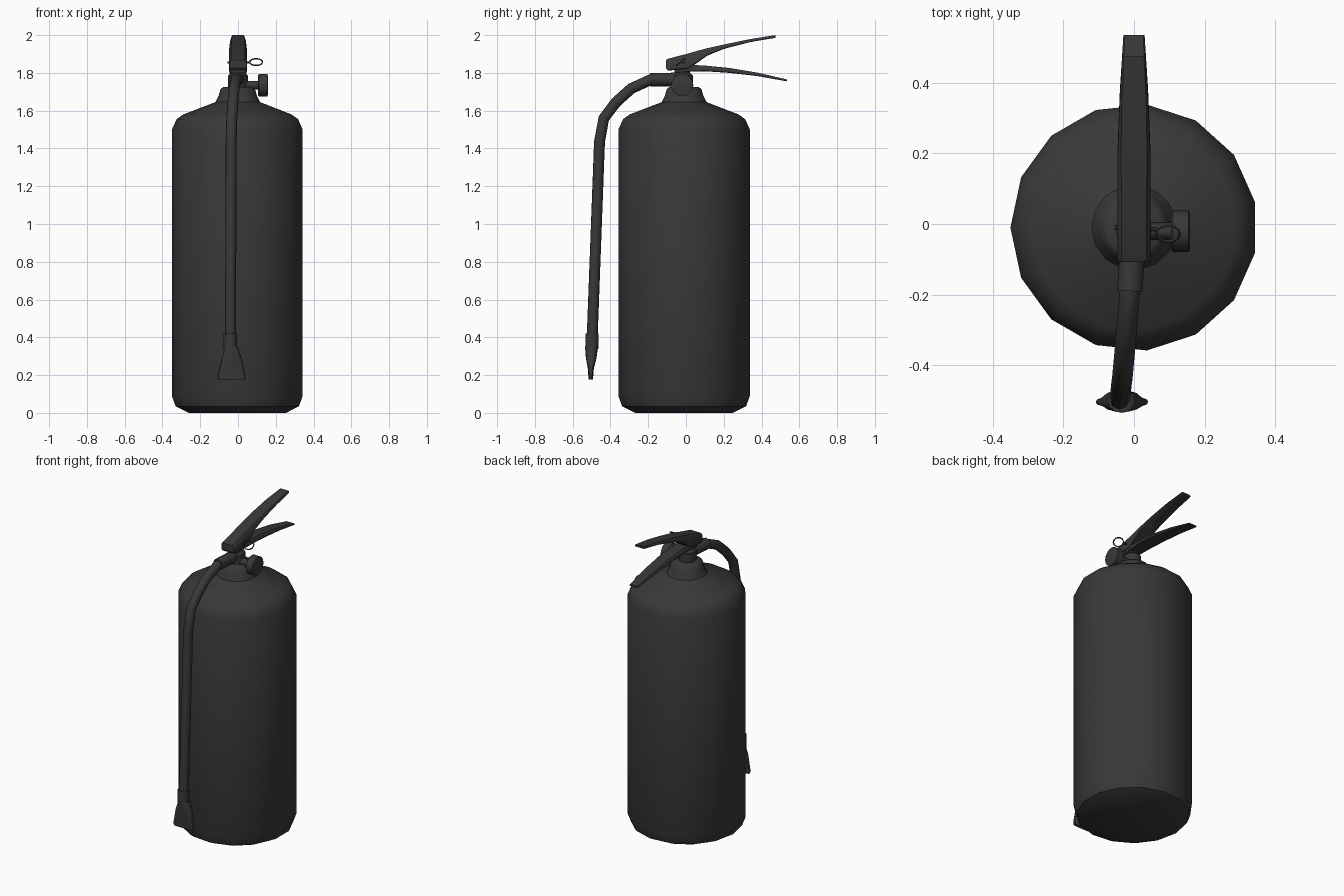
import bpy, bmesh
from math import sin, cos, pi, radians
from mathutils import Vector

if "Cube" in bpy.data.objects:
    bpy.data.objects.remove(bpy.data.objects["Cube"])

dark = bpy.data.materials.new("dark_grey")
dark.diffuse_color = (0.04, 0.04, 0.04, 1)
dark.use_nodes = True
dark.node_tree.nodes["Principled BSDF"].inputs["Base Color"].default_value = dark.diffuse_color


def finish(ob, angle=40):
    ob.data.materials.append(dark)
    bpy.ops.object.select_all(action='DESELECT')
    ob.select_set(True)
    bpy.context.view_layer.objects.active = ob
    bpy.ops.object.shade_smooth_by_angle(angle=radians(angle))
    return ob


def loft(name, rings, angle=40):
    """Skin a list of equal-length point rings and cap both ends."""
    bm = bmesh.new()
    vs = [[bm.verts.new(p) for p in r] for r in rings]
    n = len(vs[0])
    for a, b in zip(vs, vs[1:]):
        for i in range(n):
            bm.faces.new((a[i], a[(i + 1) % n], b[(i + 1) % n], b[i]))
    bm.faces.new(vs[0][::-1])
    bm.faces.new(vs[-1])
    bmesh.ops.recalc_face_normals(bm, faces=bm.faces)
    me = bpy.data.meshes.new(name)
    bm.to_mesh(me)
    bm.free()
    ob = bpy.data.objects.new(name, me)
    bpy.context.collection.objects.link(ob)
    return finish(ob, angle)


def lathe(name, profile, centre, sides, axis='Z', angle=40):
    """Revolve (radius, offset) pairs around a z or x axis."""
    cx, cy, cz = centre
    rings = []
    for r, h in profile:
        ring = []
        for i in range(sides):
            a = pi + 2 * pi * i / sides
            u, v = r * cos(a), r * sin(a)
            ring.append((cx + u, cy + v, cz + h) if axis == 'Z'
                        else (cx + h, cy + u, cz + v))
        rings.append(ring)
    return loft(name, rings, angle)


def tube(name, points, radius, res=2, cyclic=False):
    cu = bpy.data.curves.new(name, 'CURVE')
    cu.dimensions = '3D'
    cu.bevel_depth = radius
    cu.bevel_resolution = res
    cu.use_fill_caps = True
    sp = cu.splines.new('POLY')
    sp.points.add(len(points) - 1)
    for p, co in zip(sp.points, points):
        p.co = (*co, 1)
    sp.use_cyclic_u = cyclic
    ob = bpy.data.objects.new(name, cu)
    bpy.context.collection.objects.link(ob)
    bpy.ops.object.select_all(action='DESELECT')
    ob.select_set(True)
    bpy.context.view_layer.objects.active = ob
    bpy.ops.object.convert(target='MESH')
    return finish(bpy.context.object, 50)


def lever(name, sections):
    """Bar along y with rounded top edges; sections are (y, z low, z high, half width)."""
    rings = []
    for y, lo, hi, w in sections:
        c = min(0.014, (hi - lo) * 0.5)
        half = [(w * 0.92, lo), (w, lo + c * 0.3), (w, hi - c), (w - c * 0.8, hi)]
        rings.append([(x, y, z) for x, z in half]
                     + [(-x, y, z) for x, z in reversed(half)])
    return loft(name, rings)


# Tank
lathe("tank", [(0.26, 0), (0.33, 0.035), (0.35, 0.09), (0.35, 1.5), (0.325, 1.555),
               (0.29, 1.58), (0.12, 1.645), (0.102, 1.68), (0.092, 1.715),
               (0.078, 1.725)], (0, -0.01, 0), 15)

# Valve
lathe("valve_body", [(0.052, 1.71), (0.052, 1.785), (0.036, 1.8), (0.034, 1.85)],
      (0, -0.015, 0), 12)

# Pressure gauge on its stem
lathe("gauge_stem", [(0.024, 0), (0.024, 0.09)], (0.02, -0.02, 1.735), 10, 'X')
lathe("gauge", [(0.052, 0), (0.059, 0.006), (0.059, 0.05), (0.05, 0.053)],
      (0.105, -0.02, 1.735), 16, 'X')

# Handles
lever("squeeze_lever", [(-0.107, 1.825, 1.868, 0.045), (-0.095, 1.812, 1.875, 0.047),
                        (0.01, 1.822, 1.902, 0.047), (0.06, 1.853, 1.917, 0.047),
                        (0.11, 1.89, 1.93, 0.047), (0.20, 1.927, 1.95, 0.046),
                        (0.34, 1.963, 1.979, 0.041), (0.475, 1.986, 2.0, 0.034)])
lever("carry_handle", [(-0.06, 1.80, 1.84, 0.04), (0.02, 1.808, 1.843, 0.045),
                       (0.11, 1.808, 1.838, 0.047), (0.23, 1.80, 1.826, 0.046),
                       (0.38, 1.783, 1.801, 0.04), (0.535, 1.755, 1.765, 0.03)])

# Safety pin and pull ring
tube("safety_pin", [(-0.055, -0.01, 1.855), (0.065, -0.015, 1.855)], 0.006, 1)
tube("pull_ring", [(0.096 + 0.034 * cos(t), -0.028 + 0.022 * sin(t), 1.857 + 0.018 * sin(t))
                   for t in [2 * pi * i / 14 for i in range(14)]], 0.004, 0, True)

# Hose
tube("hose", [(0, -0.05, 1.765), (-0.012, -0.19, 1.763), (-0.02, -0.29, 1.717),
              (-0.027, -0.37, 1.645), (-0.033, -0.435, 1.56), (-0.036, -0.458, 1.435),
              (-0.04, -0.499, 0.34)], 0.029)
tube("hose_connector", [(-0.002, -0.04, 1.765), (-0.012, -0.19, 1.764)], 0.036)

# Nozzle: collar flattening into a wide flare
lathe("nozzle_collar", [(0.036, 0.34), (0.036, 0.42)], (-0.04, -0.498, 0), 10)


def oval(w, d, z, y):
    ring = []
    for i in range(16):
        c, s = cos(2 * pi * i / 16), sin(2 * pi * i / 16)
        k = 0.6 if w > 0.04 else 1.0
        ring.append((-0.034 + w * (abs(c) ** k) * (1 if c > 0 else -1),
                     y + d * (abs(s) ** k) * (1 if s > 0 else -1), z))
    return ring


loft("nozzle", [oval(0.035, 0.035, 0.352, -0.5), oval(0.052, 0.028, 0.29, -0.502),
                oval(0.065, 0.016, 0.235, -0.504), oval(0.074, 0.013, 0.195, -0.504),
                oval(0.07, 0.012, 0.178, -0.504)])
